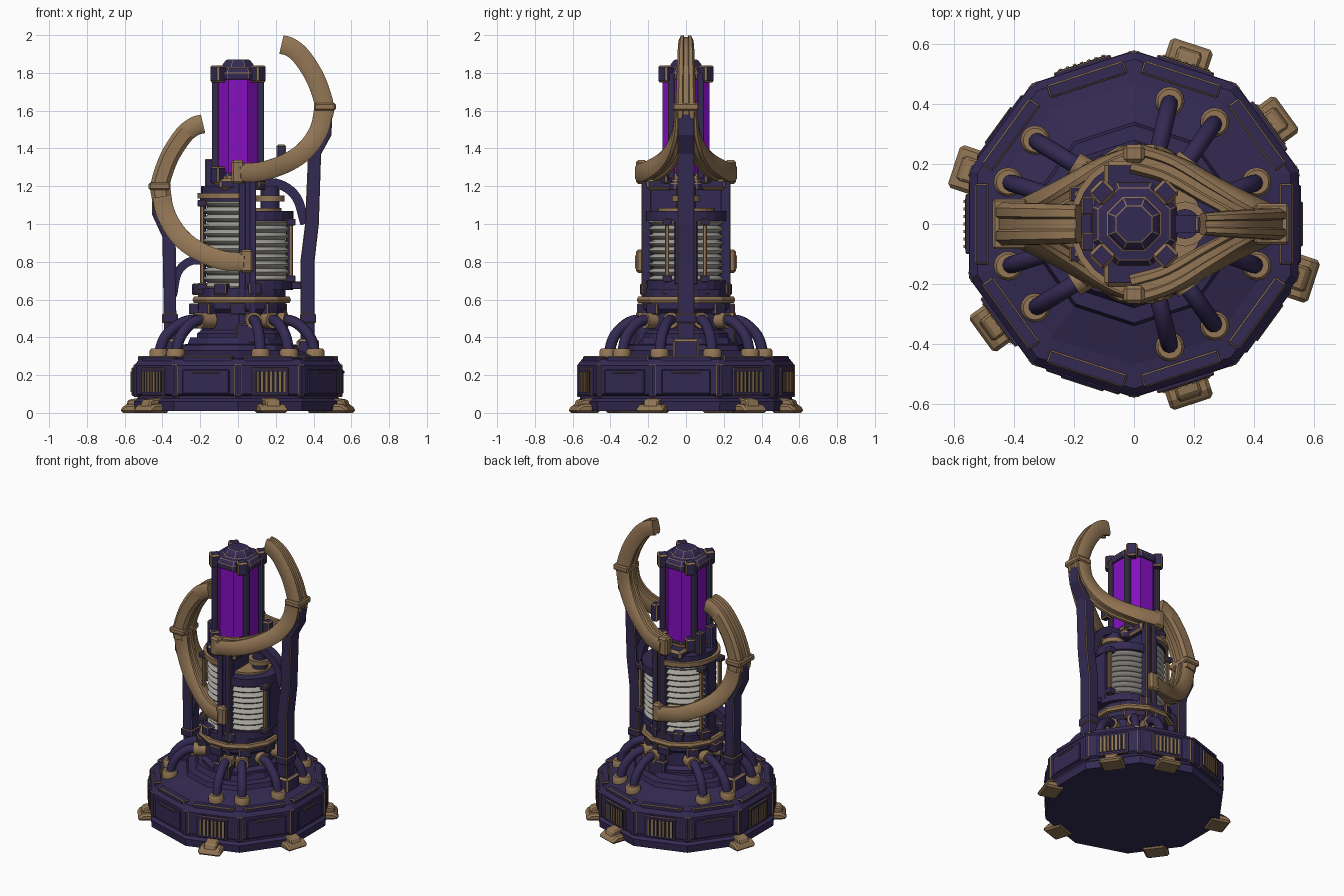
import bpy, bmesh
from math import cos, sin, pi, radians
from mathutils import Vector, Matrix

if "Cube" in bpy.data.objects:
    bpy.data.objects.remove(bpy.data.objects["Cube"])


def material(name, rgb):
    m = bpy.data.materials.new(name)
    m.use_nodes = True
    m.diffuse_color = (*rgb, 1)
    m.node_tree.nodes["Principled BSDF"].inputs["Base Color"].default_value = (*rgb, 1)
    return m


DARK = material("dark violet paint", (0.034, 0.023, 0.085))
BRASS = material("worn brass", (0.29, 0.18, 0.09))
GLASS = material("purple glass", (0.24, 0.005, 0.54))
STEEL = material("coil steel", (0.36, 0.35, 0.315))
BLACK = material("vent shadow", (0.015, 0.012, 0.018))


def finish(name, bm, mat, smooth=False, bevel=0, trim=False, matrix=None):
    """Clean the mesh, link it and add an optional bevel, with brass worn edges."""
    bmesh.ops.remove_doubles(bm, verts=bm.verts, dist=1e-5)
    bmesh.ops.holes_fill(bm, edges=[e for e in bm.edges if e.is_boundary], sides=0)
    bmesh.ops.recalc_face_normals(bm, faces=bm.faces)
    if matrix:
        bm.transform(matrix)
    me = bpy.data.meshes.new(name)
    bm.to_mesh(me)
    bm.free()
    ob = bpy.data.objects.new(name, me)
    bpy.context.collection.objects.link(ob)
    me.materials.append(mat)
    if bevel:
        mod = ob.modifiers.new("bevel", "BEVEL")
        mod.width, mod.segments, mod.limit_method = bevel, 1, "ANGLE"
        if trim:
            me.materials.append(BRASS)
            mod.material = 1
    if smooth:
        bpy.ops.object.select_all(action="DESELECT")
        bpy.context.view_layer.objects.active = ob
        ob.select_set(True)
        bpy.ops.object.shade_smooth_by_angle(angle=radians(40))
    return ob


def turn(deg):
    return Matrix.Rotation(radians(deg), 4, "Z")


def box(name, size, loc, mat, deg=0, bevel=0.004, trim=False):
    """Box placed at loc, then swung round the axis by deg."""
    bm = bmesh.new()
    bmesh.ops.create_cube(bm, size=1)
    m = turn(deg) @ Matrix.Translation(loc) @ Matrix.Diagonal((*size, 1))
    return finish(name, bm, mat, bevel=bevel, trim=trim, matrix=m)


def lathe(name, profile, n, mat, loc=(0, 0, 0), start=0, span=360, smooth=False, matrix=None, **kw):
    """Revolve (radius, height) points; a partial span is closed by a flat face."""
    bm = bmesh.new()
    count = n if span == 360 else n + 1
    rings = []
    for r, z in profile:
        angles = [radians(start + span * i / n) for i in range(count)]
        rings.append([bm.verts.new((r * cos(a), r * sin(a), z)) for a in angles])
    for a, b in zip(rings, rings[1:]):
        for i in range(n):
            j = (i + 1) % count
            bm.faces.new((a[i], a[j], b[j], b[i]))
    return finish(name, bm, mat, smooth, matrix=matrix or Matrix.Translation(loc), **kw)


def disc(name, r, z0, z1, mat, n=24, **kw):
    return lathe(name, [(0, z0), (r, z0), (r, z1), (0, z1)], n, mat, **kw)


def plate(name, outline, half, mat, deg=0, bevel=0.006, trim=False):
    """Extrude an x-z outline to both sides along y."""
    bm = bmesh.new()
    a, b = [[bm.verts.new((x, s * half, z)) for x, z in outline] for s in (-1, 1)]
    bm.faces.new(a)
    bm.faces.new(b)
    for i in range(len(a)):
        j = (i + 1) % len(a)
        bm.faces.new((a[i], a[j], b[j], b[i]))
    return finish(name, bm, mat, bevel=bevel, trim=trim, matrix=turn(deg))


def spline(pts, steps=5):
    p = [Vector(q) for q in pts]
    p = [2 * p[0] - p[1]] + p + [2 * p[-1] - p[-2]]
    out = []
    for a, b, c, d in zip(p, p[1:], p[2:], p[3:]):
        for k in range(steps):
            t = k / steps
            out.append(b + (c - a) * t / 2 + (a - b * 2.5 + c * 2 - d / 2) * t * t
                       + (b * 1.5 - a / 2 - c * 1.5 + d / 2) * t ** 3)
    return out + [p[-2]]


def sweep(name, pts, section, ref, mat, w, h):
    """Sweep a section along a spline; w is the half width at its start and end."""
    bm = bmesh.new()
    path, rings = spline(pts), []
    for i, p in enumerate(path):
        t = (path[min(i + 1, len(path) - 1)] - path[max(i - 1, 0)]).normalized()
        side = (ref - t * ref.dot(t)).normalized()
        wide = w[0] + (w[1] - w[0]) * i / (len(path) - 1)
        rings.append([bm.verts.new(p + side * u * wide + t.cross(side) * v * h) for u, v in section])
    for a, b in zip(rings, rings[1:]):
        for i in range(len(a)):
            j = (i + 1) % len(a)
            bm.faces.new((a[i], a[j], b[j], b[i]))
    return finish(name, bm, mat, True)


ROUND = [(cos(i * pi / 5), sin(i * pi / 5)) for i in range(10)]
HALF = [(1, 0.6), (0.75, 1), (0.35, 1), (0.25, 0.8), (-0.25, 0.8), (-0.35, 1), (-0.75, 1), (-1, 0.6)]
GROOVED = HALF + [(-u, -v) for u, v in HALF]
BAR = [(1, 1), (-1, 1), (-1, -1), (1, -1)]
Y = Vector((0, 1, 0))

# Ten-sided base with rim plates, wall panels, vents and feet
lathe("base", [(0, 0.01), (0.575, 0.01), (0.58, 0.06), (0.56, 0.075), (0.56, 0.09), (0.578, 0.1),
               (0.578, 0.25), (0.55, 0.285), (0.47, 0.295), (0.34, 0.33), (0.33, 0.36),
               (0.28, 0.365), (0.265, 0.4), (0, 0.4)], 10, DARK, start=18)
for k in range(10):
    deg = 36 * k
    box("rim_plate", (0.045, 0.27, 0.035), (0.508, 0, 0.283), DARK, deg, 0.005, True)
    box("corner_rib", (0.03, 0.04, 0.17), (0.562, 0, 0.17), DARK, deg + 18, 0.004, True)
    if deg in (36, 72, 108, 180, 216, 288):
        box("vent_frame", (0.03, 0.2, 0.15), (0.548, 0, 0.165), DARK, deg, 0.004, True)
        box("vent_back", (0.006, 0.17, 0.115), (0.562, 0, 0.165), BLACK, deg, 0)
        for i in range(7):
            box("vent_bar", (0.01, 0.011, 0.11), (0.564, (i - 3) * 0.025, 0.165), BRASS, deg, 0)
    else:
        box("wall_panel", (0.02, 0.26, 0.13), (0.548, 0, 0.165), DARK, deg, 0.005)
        box("panel_handle", (0.02, 0.15, 0.014), (0.554, 0, 0.215), DARK, deg, 0.003, True)
for deg in (36, 72, 162, 216, 288, 342):
    plate("foot", [(0.5, 0), (0.632, 0), (0.632, 0.025), (0.6, 0.045), (0.5, 0.05)], 0.075, BRASS, deg, 0.012)
    plate("foot_block", [(0.5, 0.03), (0.615, 0.03), (0.6, 0.07), (0.5, 0.085)], 0.042, BRASS, deg, 0.008)

# Core pedestal and its brass band
lathe("pedestal", [(0, 0.38), (0.245, 0.38), (0.245, 0.42), (0.22, 0.44), (0.22, 0.53), (0.24, 0.55),
                   (0.24, 0.66), (0, 0.66)], 12, DARK, (0.02, 0, 0), 15)
lathe("pedestal_band", [(0, 0.582), (0.262, 0.582), (0.27, 0.598), (0.262, 0.616), (0, 0.616)], 12, BRASS,
      (0.02, 0, 0), 15)
for deg in range(0, 360, 45):
    box("pedestal_lug", (0.06, 0.07, 0.06), (0.22, 0, 0.655), DARK, deg + 22, 0.006, True)
    box("pedestal_block", (0.07, 0.08, 0.06), (0.225, 0, 0.55), DARK, deg, 0.006, True)

# Hoses from the pedestal down to the base, mirrored front to back
for x0, y0, x1, y1 in ((0.07, 0.2, 0.12, 0.41), (0.15, 0.17, 0.27, 0.34), (0.2, 0.06, 0.41, 0.14),
                       (-0.15, 0.17, -0.33, 0.28), (-0.17, 0.06, -0.42, 0.14)):
    for s in (1, -1):
        a, b = Vector((x0, y0 * s, 0.49)), Vector((x1, y1 * s, 0.3))
        flat = Vector((b.x - a.x, b.y - a.y, 0))
        drop = Vector((0, 0, 1))
        sweep("hose", [a, a + flat * 0.35, a + flat * 0.62 - drop * 0.03, a + flat * 0.88 - drop * 0.095, b],
              ROUND, flat.cross(drop).normalized(), DARK, (0.029, 0.029), 0.029)
        lathe("hose_flange", [(0, 0.29), (0.049, 0.29), (0.049, 0.328), (0.04, 0.34), (0, 0.34)], 16, BRASS,
              (b.x, b.y, 0), smooth=True)
        aim = Matrix.Translation(a) @ flat.to_track_quat("Z", "Y").to_matrix().to_4x4()
        disc("hose_socket", 0.043, -0.02, 0.06, BRASS, 14, smooth=True, matrix=aim)


# Tall left coil and short right coil, split by a central wall
def coil(name, x, r, z0, z1, turns, start):
    profile = [(0, z0)]
    step = (z1 - z0) / turns
    for i in range(turns):
        z = z0 + i * step
        profile += [(r - 0.03, z), (r - 0.006, z + step * 0.28), (r, z + step * 0.5), (r - 0.006, z + step * 0.72)]
    profile += [(r - 0.03, z1), (0, z1)]
    lathe(name, profile, 24, STEEL, (x, 0, 0), start, 180, True)


def half_disc(name, r, z0, z1, mat, x, start):
    disc(name, r, z0, z1, mat, 12, loc=(x, 0, 0), start=start, span=180)


coil("tall_coil", 0.02, 0.21, 0.65, 1.13, 12, 90)
coil("short_coil", 0.08, 0.2, 0.69, 1.03, 9, -90)
half_disc("tall_coil_cap", 0.215, 1.12, 1.2, DARK, 0.02, 90)
half_disc("tall_coil_band", 0.235, 1.135, 1.165, BRASS, 0.02, 90)
half_disc("short_coil_seat", 0.21, 0.65, 0.7, DARK, 0.08, -90)
half_disc("short_coil_cap", 0.215, 1.015, 1.07, DARK, 0.08, -90)
half_disc("short_coil_trim", 0.15, 1.07, 1.085, BRASS, 0.08, -90)
disc("knob_stem", 0.05, 1.07, 1.2, DARK, 16, loc=(0.17, 0, 0), smooth=True)
disc("knob_disc", 0.075, 1.12, 1.15, BRASS, 16, loc=(0.17, 0, 0), smooth=True)
box("central_wall", (0.06, 0.4, 0.86), (0.05, 0, 0.79), DARK)
box("tall_coil_spine", (0.03, 0.1, 0.5), (-0.185, 0, 0.89), DARK)
box("short_coil_spine", (0.03, 0.12, 0.36), (0.27, 0, 0.86), DARK)
for s in (1, -1):
    for x in (0.022, 0.078):
        box("central_rail", (0.036, 0.05, 0.92), (x, s * 0.21, 0.8), DARK, 0, 0.004, True)
    box("central_backing", (0.07, 0.03, 0.9), (0.05, s * 0.205, 0.8), DARK)
    box("rail_foot", (0.12, 0.07, 0.1), (0.05, s * 0.225, 0.42), DARK, 0, 0.006, True)
    for name, x, low, high in (("tall", -0.19, 0.65, 1.13), ("short", 0.28, 0.69, 1.03)):
        box(name + "_coil_rod", (0.022, 0.022, high - low), (x, s * 0.1, (low + high) / 2), BRASS)
        for z in (low + 0.02, high - 0.02):
            box(name + "_rod_clamp", (0.05, 0.05, 0.035), (x, s * 0.1, z), DARK, 0, 0.004, True)

# Platform and glass tube
box("platform", (0.22, 0.42, 0.06), (0.01, 0, 1.21), DARK, 0, 0.015, True)
lathe("tube_collar", [(0, 1.18), (0.155, 1.18), (0.155, 1.215), (0.145, 1.23), (0.145, 1.27), (0, 1.27)],
      8, DARK, start=22.5, bevel=0.003, trim=True)
lathe("collar_band", [(0, 1.235), (0.152, 1.235), (0.152, 1.255), (0, 1.255)], 8, BRASS, start=22.5)
disc("glass_tube", 0.134, 1.26, 1.78, GLASS, 8, start=22.5)
lathe("tube_cap", [(0, 1.765), (0.15, 1.765), (0.15, 1.8), (0.13, 1.825), (0.095, 1.83), (0.085, 1.85),
                   (0.065, 1.87), (0, 1.87)], 8, DARK, start=22.5, bevel=0.002, trim=True)
for x in (-1, 1):
    for y in (-1, 1):
        box("tube_post", (0.036, 0.036, 0.56), (x * 0.12, y * 0.078, 1.52), DARK, 0, 0.004, True)
for deg in range(45, 360, 90):
    box("cap_clip", (0.065, 0.07, 0.09), (0.15, 0, 1.795), DARK, deg, 0.01, True)
    box("collar_clip", (0.06, 0.06, 0.09), (0.15, 0, 1.26), DARK, deg, 0.008, True)
for s in (1, -1):
    box("clamp_post", (0.05, 0.06, 0.17), (-0.15, s * 0.06, 1.26), DARK, 0, 0.005, True)
box("arm_peg", (0.05, 0.06, 0.12), (0.23, 0, 1.36), DARK, 0, 0.008, True)

# Curved forked arms: one blade above the joint, two branches below it
BLADE = [(0.23, 1.95), (0.275, 1.937), (0.335, 1.888), (0.41, 1.77), (0.457, 1.63), (0.452, 1.57)]
BRANCH = [(0.455, 0.025, 1.62), (0.43, 0.03, 1.5), (0.36, 0.06, 1.395), (0.26, 0.11, 1.325),
          (0.13, 0.18, 1.28), (0, 0.22, 1.27)]


def arm(side, place, widths):
    sweep(side + "_arm_blade", [place(x, 0, z) for x, z in BLADE], GROOVED, Y, BRASS, widths, 0.05)
    for s in (1, -1):
        sweep(side + "_arm_branch", [place(x, s * y, z) for x, y, z in BRANCH], GROOVED, Y, BRASS,
              (0.036, 0.052), 0.05)
        box(side + "_arm_end", (0.07, 0.06, 0.125), place(0, s * 0.235, 1.275), BRASS, 0, 0.012)
    box(side + "_arm_collar", (0.115, widths[1] * 2 + 0.02, 0.04), place(0.46, 0, 1.62), BRASS, 0, 0.008)


def left_place(x, y, z):
    return (0.045 - x, y, 1.2 + (z - 1.62) * (1.15 if z < 1.62 else 1))


arm("upper", lambda x, y, z: (x, y, z), (0.036, 0.058))
arm("lower", left_place, (0.064, 0.074))

# Masts that carry the arms, and their curved braces
plate("tall_mast", [(0.5, 1.61), (0.495, 1.47), (0.44, 1.37), (0.428, 1), (0.405, 0.8), (0.405, 0.3),
                    (0.33, 0.3), (0.33, 0.8), (0.355, 1), (0.37, 1.35), (0.425, 1.45), (0.425, 1.61)],
      0.045, DARK, 0, 0.004, True)
plate("short_mast", [(-0.455, 1.19), (-0.455, 1.05), (-0.4, 0.93), (-0.39, 0.3), (-0.325, 0.3),
                     (-0.33, 0.93), (-0.375, 1.07), (-0.375, 1.19)], 0.045, DARK, 0, 0.004, True)
for x in (0.37, -0.36):
    box("mast_foot", (0.12, 0.14, 0.1), (x, 0, 0.34), DARK, 0, 0.012, True)
    box("mast_clamp", (0.085, 0.11, 0.05), (x, 0, 0.5), DARK, 0, 0.005, True)
sweep("upper_brace", [(0.1, 0, 1.22), (0.22, 0, 1.21), (0.31, 0, 1.14), (0.355, 0, 1)], BAR, Y, DARK,
      (0.03, 0.03), 0.025)
sweep("lower_brace", [(-0.18, 0, 0.81), (-0.26, 0, 0.8), (-0.32, 0, 0.74), (-0.345, 0, 0.62)], BAR, Y, DARK,
      (0.03, 0.03), 0.022)
box("right_strut", (0.14, 0.05, 0.04), (0.31, 0, 0.675), DARK)
